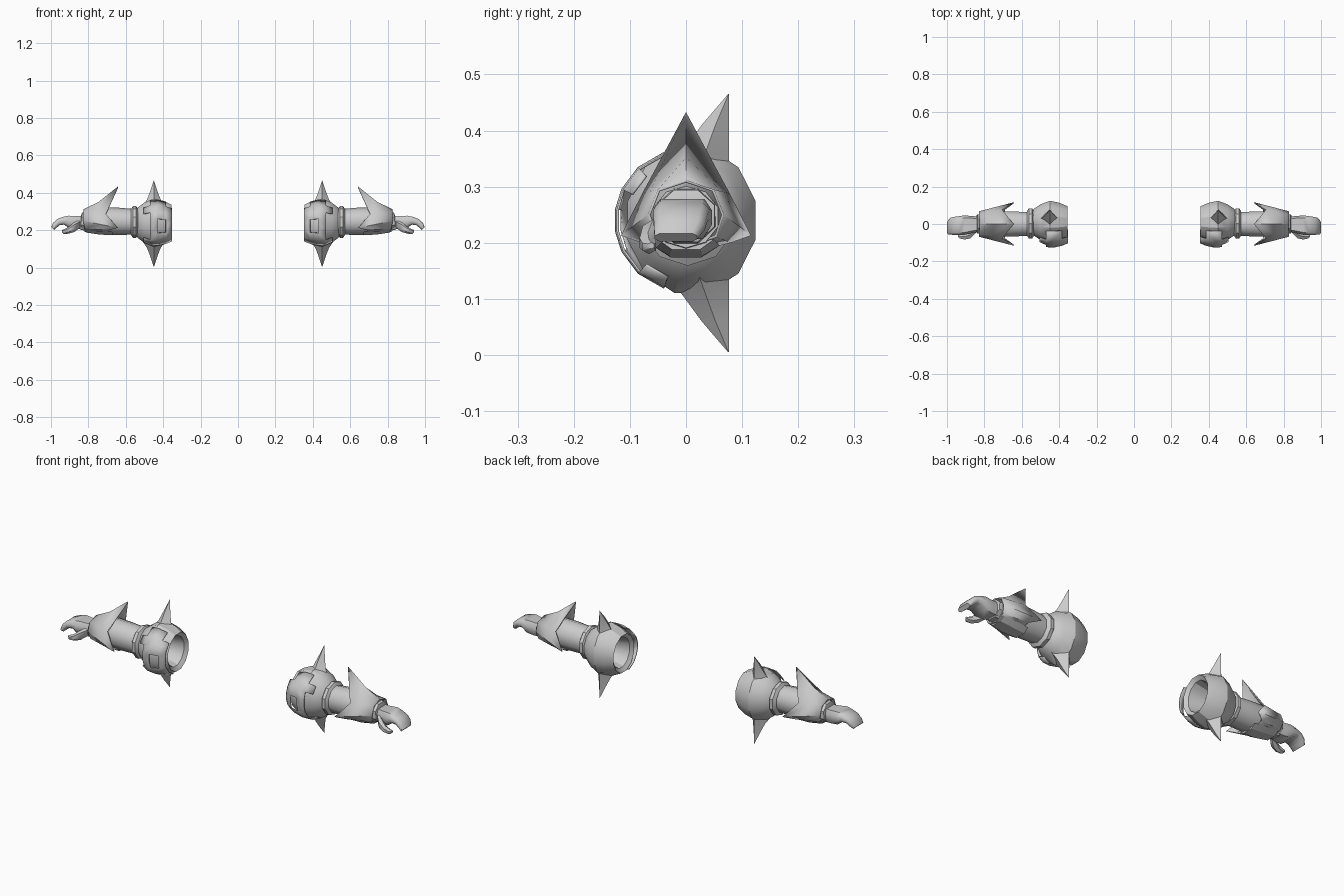
import bpy, bmesh, math

cube = bpy.data.objects.get("Cube")
if cube:
    bpy.data.objects.remove(cube, do_unlink=True)

grey = bpy.data.materials.new("armour grey")
grey.use_nodes = True
grey.diffuse_color = (0.6, 0.6, 0.6, 1)
grey.node_tree.nodes["Principled BSDF"].inputs["Base Color"].default_value = (0.6, 0.6, 0.6, 1)


def finish(name, bm, angle=35, thick=0, recalc=True):
    """Turn a bmesh into a mirrored pair of parts."""
    if recalc:
        bmesh.ops.recalc_face_normals(bm, faces=bm.faces)
    mesh = bpy.data.meshes.new(name)
    bm.to_mesh(mesh)
    bm.free()
    mesh.materials.append(grey)
    ob = bpy.data.objects.new(name, mesh)
    bpy.context.collection.objects.link(ob)
    bpy.ops.object.select_all(action="DESELECT")
    ob.select_set(True)
    bpy.context.view_layer.objects.active = ob
    bpy.ops.object.shade_smooth_by_angle(angle=math.radians(angle))
    if thick:
        shell = ob.modifiers.new("shell", "SOLIDIFY")
        shell.thickness = thick
    ob.modifiers.new("other_arm", "MIRROR")
    return ob


def loft(name, rings, cap_start=True, cap_end=True, **options):
    """Skin a list of equal rings of points."""
    bm = bmesh.new()
    loops = [[bm.verts.new(p) for p in ring] for ring in rings]
    n = len(loops[0])
    for a, b in zip(loops, loops[1:]):
        for i in range(n):
            j = (i + 1) % n
            bm.faces.new((a[i], a[j], b[j], b[i]))
    if cap_start:
        bm.faces.new(loops[0][::-1])
    if cap_end:
        bm.faces.new(loops[-1])
    return finish(name, bm, **options)


def ring_x(x, cy, cz, ry, rz, n=10, lean=0):
    """Ring facing along the arm; lean shifts its top along x."""
    pts = []
    for i in range(n):
        a = 2 * math.pi * (i + 0.5) / n
        pts.append((x + lean * math.sin(a), cy + ry * math.cos(a), cz + rz * math.sin(a)))
    return pts


# Shoulder ball with a hollow socket
ball = [(0.45, 0.06), (0.37, 0.08), (0.355, 0.1), (0.40, 0.122), (0.45, 0.134),
        (0.50, 0.112), (0.535, 0.085), (0.55, 0.06)]
loft("shoulder_ball", [ring_x(x, 0.01, 0.24, r * 0.88, r, 12) for x, r in ball], angle=30)

# Concave spikes above and below the ball
spike = [(0.33, -0.03, 0.077, 0.06), (0.365, -0.005, 0.077, 0.036),
         (0.41, 0.028, 0.077, 0.019), (0.465, 0.075, 0.077, 0.001)]
for name, flip in (("upper_spike", 1), ("lower_spike", -1)):
    rings = []
    for z, front, back, half in spike:
        mid = (front + back) / 2
        zz = 0.235 + flip * (z - 0.235)
        rings.append([(0.45 - half, mid, zz), (0.45, front, zz),
                      (0.45 + half, mid, zz), (0.45, back, zz)])
    loft(name, rings, angle=50)

# Curved face guard floating in front of the ball, with cut openings
columns = [(0.352, 0.104), (0.385, 0.118), (0.43, 0.128), (0.47, 0.125), (0.505, 0.108)]
rows = [72, 48, 26, 9, -9, -26, -48, -72]
pattern = [".##.", "####", "###.", "#.#.", "#.#.", "###.", "####", ".##."]
bm = bmesh.new()
grid = []
for t in rows:
    a = math.radians(t)
    grid.append([bm.verts.new((x, -r * math.cos(a), 0.24 + r * math.sin(a))) for x, r in columns])
for i in range(len(rows) - 1):
    for j in range(len(columns) - 1):
        if pattern[i][j] == "#":
            bm.faces.new((grid[i][j], grid[i + 1][j], grid[i + 1][j + 1], grid[i][j + 1]))
bmesh.ops.delete(bm, geom=[v for v in bm.verts if not v.link_faces], context="VERTS")
finish("face_guard", bm, angle=30, thick=0.004)

# Collar ring between ball and arm
loft("elbow_collar", [ring_x(x, 0.003, 0.244, r, r, 10) for x, r in
                      [(0.535, 0.07), (0.545, 0.085), (0.562, 0.085), (0.572, 0.07)]], angle=30)

# Forearm
loft("forearm", [ring_x(x, 0, z, ry, rz, 10) for x, z, ry, rz in
                 [(0.55, 0.245, 0.066, 0.068), (0.64, 0.248, 0.07, 0.073),
                  (0.72, 0.25, 0.072, 0.074), (0.82, 0.246, 0.06, 0.055)]], angle=40)

# Flared cuff with a tall top point and side points
wrist_rim = [(0.826, 0, 0.312), (0.828, 0.05, 0.295), (0.828, 0.068, 0.25),
             (0.82, 0.055, 0.21), (0.81, 0, 0.19)]
back_rim = [(0.643, 0, 0.433), (0.707, 0.078, 0.288), (0.643, 0.116, 0.213),
            (0.69, 0.08, 0.2), (0.7, 0, 0.18)]


def whole(rim):
    return rim + [(x, -y, z) for x, y, z in rim[-2:0:-1]]


middle = [tuple((p + q) / 2 for p, q in zip(a, b)) for a, b in zip(wrist_rim, back_rim)]
middle[0] = (0.745, 0, 0.352)
loft("spiked_cuff", [whole(wrist_rim), whole(middle), whole(back_rim)],
     cap_start=False, cap_end=False, angle=30, thick=0.005)

# Plate under the cuff
loft("under_plate", [[(x, -w, z + 0.018), (x, -w * 0.5, z), (x, w * 0.5, z), (x, w, z + 0.018)]
                     for x, w, z in [(0.672, 0.055, 0.174), (0.74, 0.06, 0.177), (0.812, 0.05, 0.188)]],
     angle=30)

# Wrist band
loft("wrist_band", [ring_x(x, 0, 0.248, ry, rz, 8, -0.004) for x, ry, rz in
                    [(0.8, 0.058, 0.055), (0.838, 0.055, 0.05), (0.842, 0.042, 0.036)]], angle=30)


def slab(x, cy, top, bottom, half, lean=0):
    """Rounded rectangular hand section."""
    h = top - bottom
    side = [(half * 0.75, bottom), (half, bottom + h * 0.3),
            (half, bottom + h * 0.7), (half * 0.75, top)]
    outline = side + [(-y, z) for y, z in side[::-1]]
    return [(x + lean * (z - bottom) / h, cy + y, z) for y, z in outline]


# Palm with curled fingers
loft("hand", [slab(*s) for s in [
    (0.825, 0, 0.275, 0.208, 0.04), (0.865, -0.003, 0.275, 0.207, 0.045),
    (0.905, -0.006, 0.278, 0.212, 0.052), (0.93, -0.008, 0.272, 0.23, 0.05, 0.005),
    (0.952, -0.01, 0.26, 0.228, 0.048, 0.015), (0.968, -0.012, 0.24, 0.215, 0.045, 0.02),
    (0.983, -0.018, 0.217, 0.202, 0.038, 0.016)]], angle=50)

# Thumb
loft("thumb", [ring_x(x, y, z, ry, rz, 6) for x, y, z, ry, rz in
               [(0.845, -0.035, 0.235, 0.015, 0.022), (0.875, -0.058, 0.217, 0.022, 0.026),
                (0.905, -0.068, 0.2, 0.017, 0.018), (0.93, -0.066, 0.193, 0.014, 0.013),
                (0.942, -0.062, 0.195, 0.006, 0.006)]], angle=50)
